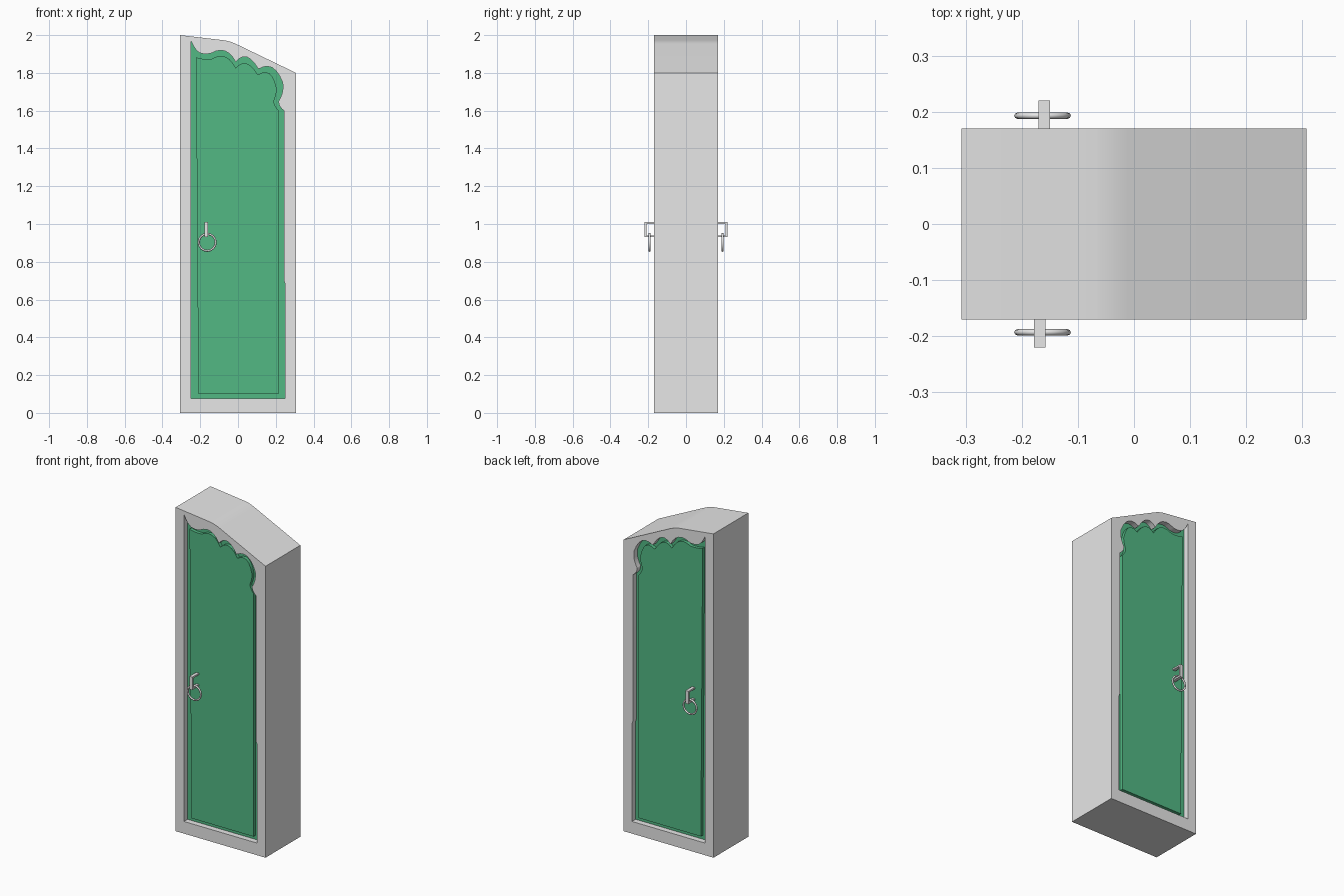
import bpy
import math
from mathutils import Vector

cube = bpy.data.objects.get("Cube")
if cube:
    bpy.data.objects.remove(cube, do_unlink=True)


def make_material(name, rgb):
    mat = bpy.data.materials.new(name)
    mat.use_nodes = True
    mat.diffuse_color = (*rgb, 1)
    mat.node_tree.nodes["Principled BSDF"].inputs["Base Color"].default_value = (*rgb, 1)
    return mat


GREY = make_material("light grey", (0.8, 0.8, 0.8))
GREEN = make_material("door green", (0.084, 0.48, 0.23))


def finish(obj, name, mat, angle=30):
    obj.name = name
    obj.data.materials.clear()
    obj.data.materials.append(mat)
    bpy.ops.object.select_all(action="DESELECT")
    obj.select_set(True)
    bpy.context.view_layer.objects.active = obj
    bpy.ops.object.shade_smooth_by_angle(angle=math.radians(angle))
    return obj


def trace(start, steps, segments=6):
    """Outline from line ends (x, z) and arcs (control x, z, end x, z)."""
    pts = [Vector(start)]
    for step in steps:
        end = Vector(step[-2:])
        if len(step) == 2:
            pts.append(end)
            continue
        a, c = pts[-1], Vector(step[:2])
        for i in range(1, segments + 1):
            t = i / segments
            pts.append(a * (1 - t) ** 2 + c * 2 * t * (1 - t) + end * t * t)
    return pts


def slab(name, outlines, half_depth, mat):
    """Upright slab from an outline; further outlines become holes."""
    curve = bpy.data.curves.new(name, "CURVE")
    curve.dimensions = "2D"
    curve.fill_mode = "BOTH"
    curve.extrude = half_depth
    for pts in outlines:
        spline = curve.splines.new("POLY")
        spline.points.add(len(pts) - 1)
        for point, co in zip(spline.points, pts):
            point.co = (co.x, co.y, 0, 1)
        spline.use_cyclic_u = True
    obj = bpy.data.objects.new(name, curve)
    bpy.context.collection.objects.link(obj)
    obj.rotation_euler.x = math.pi / 2
    bpy.ops.object.select_all(action="DESELECT")
    obj.select_set(True)
    bpy.context.view_layer.objects.active = obj
    bpy.ops.object.convert(target="MESH")
    return finish(bpy.context.object, name, mat)


# Outlines: slanted case, scalloped opening and the panel inside it
case = trace((-0.307, 0), [(0.307, 0), (0.307, 1.8), (-0.01, 1.953),
                           (-0.04, 1.967, -0.07, 1.972), (-0.307, 2)])
opening = trace((-0.25, 0.075), [
    (-0.25, 1.973), (-0.23, 1.92, -0.2, 1.905), (-0.17, 1.895, -0.14, 1.905),
    (-0.06, 1.95, -0.012, 1.857), (0.045, 1.93, 0.108, 1.82),
    (0.19, 1.87, 0.236, 1.75), (0.245, 1.7, 0.215, 1.65),
    (0.215, 1.62, 0.243, 1.6), (0.243, 0.7), (0.25, 0.68), (0.25, 0.075)])
inner = trace((-0.21, 0.1), [
    (-0.222, 1.883), (-0.19, 1.87, -0.14, 1.874),
    (-0.06, 1.92, -0.012, 1.827), (0.045, 1.89, 0.105, 1.79),
    (0.18, 1.84, 0.205, 1.715), (0.205, 1.69, 0.19, 1.65),
    (0.19, 1.63, 0.215, 1.6), (0.215, 0.1)])

# Frame, recessed door and raised panel, showing on both sides
slab("frame", [case, opening], 0.17, GREY)
slab("door", [opening], 0.135, GREEN)
slab("door_panel", [inner], 0.155, GREEN)


def box(name, centre, size):
    bpy.ops.mesh.primitive_cube_add(size=1, location=centre)
    obj = bpy.context.object
    obj.scale = size
    bpy.ops.object.transform_apply(location=False, rotation=False, scale=True)
    return finish(obj, name, GREY)


# Staple and hanging ring on each side
for side, label, x in ((-1, "front", -0.168), (1, "back", -0.16)):
    for part, z in (("upper", 1.005), ("lower", 0.935)):
        box(f"{label}_staple_{part}_arm", (x, side * 0.18, z), (0.02, 0.08, 0.01))
    box(f"{label}_staple_bar", (x, side * 0.215, 0.97), (0.02, 0.01, 0.08))
    bpy.ops.mesh.primitive_torus_add(
        major_radius=0.045, minor_radius=0.0055, major_segments=16, minor_segments=8,
        location=(-0.163, side * 0.193, 0.903), rotation=(math.pi / 2, 0, 0))
    finish(bpy.context.object, f"{label}_ring", GREY, 60)
